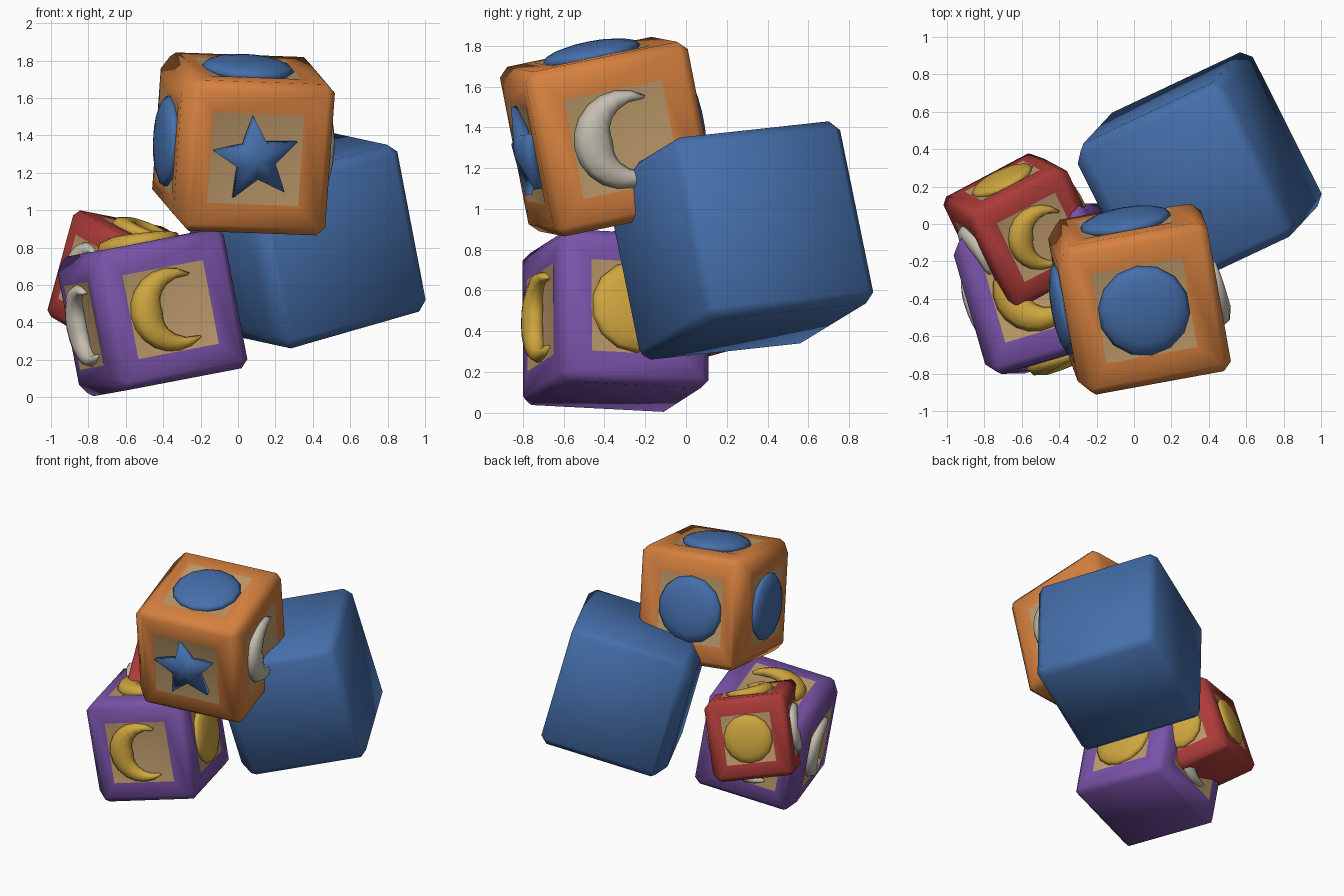
import bpy, bmesh, math
from mathutils import Matrix, Vector

cube = bpy.data.objects.get("Cube")
if cube:
    bpy.data.objects.remove(cube, do_unlink=True)


def material(name, rgb):
    m = bpy.data.materials.new(name)
    m.use_nodes = True
    m.diffuse_color = (*rgb, 1)
    bsdf = next(n for n in m.node_tree.nodes if n.type == 'BSDF_PRINCIPLED')
    bsdf.inputs["Base Color"].default_value = (*rgb, 1)
    return m


MATS = {
    "orange": material("orange paint", (0.68, 0.22, 0.05)),
    "blue": material("blue paint", (0.06, 0.16, 0.41)),
    "purple": material("purple paint", (0.19, 0.085, 0.39)),
    "red": material("red paint", (0.42, 0.045, 0.04)),
    "yellow": material("yellow paint", (0.62, 0.38, 0.05)),
    "white": material("off white paint", (0.56, 0.52, 0.44)),
    "wood": material("bare wood", (0.52, 0.33, 0.15)),
}

# Outward direction and upward direction of each decorated face
SIDES = {
    "front": ((0, -1, 0), (0, 0, 1)),
    "back": ((0, 1, 0), (0, 0, 1)),
    "left": ((1, 0, 0), (0, 0, 1)),
    "right": ((-1, 0, 0), (0, 0, 1)),
    "top": ((0, 0, 1), (0, 1, 0)),
}


def finish(bm, name, colours, matrix):
    bmesh.ops.recalc_face_normals(bm, faces=bm.faces)
    for f in bm.faces:
        f.smooth = True
    mesh = bpy.data.meshes.new(name)
    bm.to_mesh(mesh)
    bm.free()
    for c in colours:
        mesh.materials.append(MATS[c])
    ob = bpy.data.objects.new(name, mesh)
    bpy.context.collection.objects.link(ob)
    ob.matrix_world = matrix


# Chamfered block, broader chamfers round one side,
# with a dished wooden panel on each listed side
def block_mesh(sides, broad_side):
    bm = bmesh.new()
    bmesh.ops.create_cube(bm, size=2)
    broad = Vector(SIDES[broad_side][0])
    rim = [e for e in bm.edges if all(v.co.dot(broad) > 0.9 for v in e.verts)]
    bmesh.ops.bevel(bm, geom=rim, offset=0.2, segments=1, profile=0.5, affect='EDGES')
    bm.normal_update()
    square = [e for e in bm.edges if e.calc_face_angle() > math.radians(70)]
    bmesh.ops.bevel(bm, geom=square, offset=0.11, segments=1, profile=0.5, affect='EDGES')
    bm.normal_update()
    for side in sides:
        normal = Vector(SIDES[side][0])
        face = max(bm.faces, key=lambda f: f.normal.dot(normal) * f.calc_area())
        bmesh.ops.inset_region(bm, faces=[face], thickness=0.2)
        face.material_index = 1
        # Square the panel up on the middle of its side
        for v in face.verts:
            for axis in range(3):
                if abs(normal[axis]) < 0.5:
                    v.co[axis] = math.copysign(0.6, v.co[axis])
        for e in face.edges:
            e.smooth = False
        poked = bmesh.ops.poke(bm, faces=[face])
        poked["verts"][0].co = normal * 0.88
        for f in poked["faces"]:
            f.material_index = 1
    return bm


# Domed round button
def disc_mesh():
    bm = bmesh.new()
    bmesh.ops.create_uvsphere(bm, u_segments=14, v_segments=8, radius=1)
    bmesh.ops.scale(bm, vec=(0.6, 0.6, 0.15), verts=bm.verts)
    return bm


# Five pointed star raised in the middle
def star_mesh():
    bm = bmesh.new()
    rims = []
    for z in (-0.06, 0.06):
        ring = []
        for i in range(10):
            a = math.pi / 2 + i * math.pi / 5
            r = 0.26 if i % 2 else 0.58
            ring.append(bm.verts.new((r * math.cos(a), r * math.sin(a), z)))
        rims.append(ring)
    peak = bm.verts.new((0, 0, 0.15))
    bm.faces.new(rims[0])
    for i in range(10):
        j = (i + 1) % 10
        bm.faces.new((rims[0][i], rims[0][j], rims[1][j], rims[1][i]))
        bm.faces.new((rims[1][i], rims[1][j], peak))
    return bm


# Rounded crescent, tapering to both horns and open to its right
def moon_mesh(steps=14, sides=8):
    bm = bmesh.new()
    rings = []
    for i in range(steps + 1):
        t = i / steps
        a = math.radians(52 + 256 * t)
        taper = math.sin(math.pi * (0.03 + 0.94 * t))
        half = 0.235 * taper
        ring = []
        for k in range(sides):
            b = 2 * math.pi * k / sides
            r = 0.59 - half + half * math.cos(b)
            z = 0.15 * taper ** 0.5 * math.sin(b)
            ring.append(bm.verts.new((r * math.cos(a), r * math.sin(a), z)))
        rings.append(ring)
    for a, b in zip(rings, rings[1:]):
        for k in range(sides):
            n = (k + 1) % sides
            bm.faces.new((a[k], a[n], b[n], b[k]))
    bm.faces.new(rings[0])
    bm.faces.new(rings[-1])
    return bm


SHAPES = {"disc": disc_mesh, "star": star_mesh, "moon": moon_mesh}


# A whole block: centre, half size, its x and y directions, decorations
def block(colour, centre, half, x_dir, y_dir, decor=(), broad_side="right"):
    x = Vector(x_dir).normalized()
    z = x.cross(Vector(y_dir)).normalized()
    y = z.cross(x)
    turn = Matrix((x, y, z)).transposed().to_4x4()
    frame = Matrix.Translation(centre) @ turn @ Matrix.Scale(half, 4)
    finish(block_mesh([d[0] for d in decor], broad_side), colour + "_block",
           [colour, "wood"], frame)
    for side, shape, paint, spin in decor:
        normal, up = (Vector(v) for v in SIDES[side])
        local = Matrix((up.cross(normal), up, normal)).transposed().to_4x4()
        place = (frame @ Matrix.Translation(normal) @ local
                 @ Matrix.Rotation(math.radians(spin), 4, 'Z'))
        finish(SHAPES[shape](), f"{colour}_block_{side}_{shape}", [paint], place)


block("orange", (0.025, -0.385, 1.355), 0.412, (0.98, 0.18, -0.035), (-0.18, 0.96, 0.2), [
    ("front", "star", "blue", 8), ("back", "disc", "blue", 0),
    ("left", "moon", "white", 0), ("right", "disc", "blue", 0),
    ("top", "disc", "blue", 0)])

block("purple", (-0.465, -0.35, 0.45), 0.38, (0.94, 0.28, 0.18), (-0.28, 0.955, -0.05), [
    ("front", "moon", "yellow", 0), ("back", "moon", "white", 0),
    ("left", "disc", "yellow", 0), ("right", "moon", "white", 0),
    ("top", "moon", "yellow", 30)])

block("red", (-0.58, -0.03, 0.605), 0.298, (0.87, 0.46, -0.17), (-0.47, 0.85, 0.25), [
    ("front", "star", "yellow", 0), ("back", "disc", "yellow", 0),
    ("left", "disc", "yellow", 0), ("right", "moon", "white", 0),
    ("top", "moon", "yellow", -25)], broad_side="left")

block("blue", (0.338, 0.255, 0.84), 0.463, (0.87, 0.41, 0.25), (-0.444, 0.883, 0.096))
